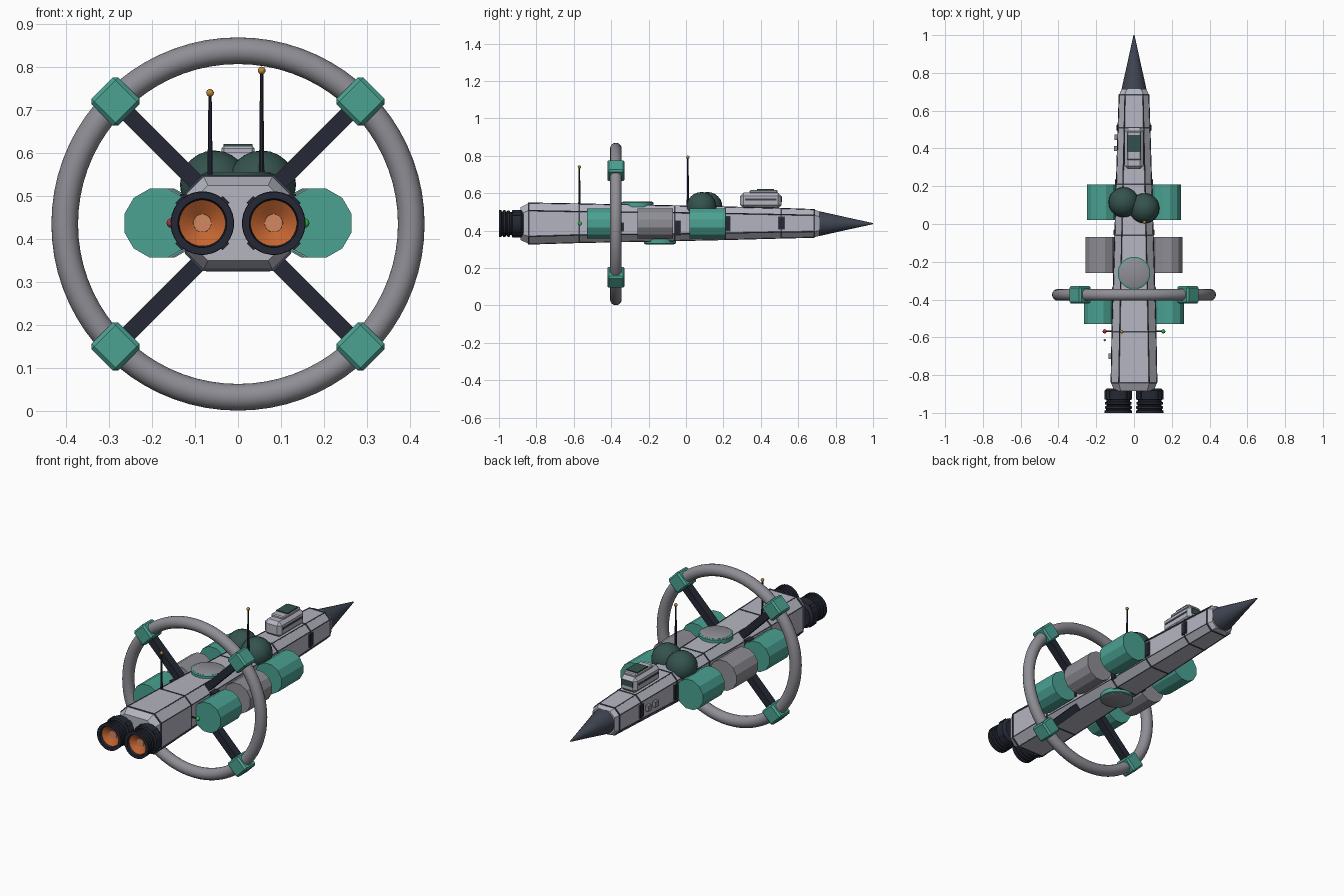
import bpy, bmesh, math
from mathutils import Matrix, Vector

if "Cube" in bpy.data.objects:
    bpy.data.objects.remove(bpy.data.objects["Cube"])

ZC = 0.435   # height of the ship's axis


def mat(name, r, g, b):
    m = bpy.data.materials.new(name)
    m.diffuse_color = (r, g, b, 1)
    m.use_nodes = True
    m.node_tree.nodes["Principled BSDF"].inputs["Base Color"].default_value = m.diffuse_color
    return m


HULL = mat("hull_grey", .46, .46, .53)
GREY = mat("mid_grey", .27, .27, .30)
DARK = mat("dark", .018, .022, .035)
SLATE = mat("slate", .05, .06, .085)
TEAL = mat("teal", .07, .36, .29)
GLASS = mat("dark_green", .035, .085, .075)
ORANGE = mat("orange", .55, .13, .03)
GLOW = mat("pale_orange", .65, .25, .12)
GOLD = mat("gold", .5, .25, .04)
RED = mat("red", .6, .02, .03)
GREEN = mat("green", .02, .5, .08)


def finish(name, bm, m, smooth=False, bevel=0):
    bmesh.ops.recalc_face_normals(bm, faces=bm.faces)
    me = bpy.data.meshes.new(name)
    bm.to_mesh(me)
    bm.free()
    ob = bpy.data.objects.new(name, me)
    bpy.context.collection.objects.link(ob)
    me.materials.append(m)
    if bevel:
        b = ob.modifiers.new("bevel", "BEVEL")
        b.width, b.segments = bevel, 1
    if smooth:
        bpy.context.view_layer.objects.active = ob
        ob.select_set(True)
        bpy.ops.object.shade_smooth_by_angle(angle=math.radians(35))
        ob.select_set(False)
    return ob


def box(name, c, s, m, rot=0, bevel=0):
    bm = bmesh.new()
    bmesh.ops.create_cube(bm, size=1)
    bm.transform(Matrix.Translation(c) @ Matrix.Rotation(rot, 4, 'Y') @ Matrix.Diagonal((*s, 1)))
    return finish(name, bm, m, bevel=bevel)


def ball(name, c, r, m, seg=16):
    bm = bmesh.new()
    bmesh.ops.create_uvsphere(bm, u_segments=seg, v_segments=seg // 2, radius=r)
    bm.transform(Matrix.Translation(c))
    return finish(name, bm, m, True)


def loft(name, rings, m, smooth=False, cap=True, bevel=0):
    bm = bmesh.new()
    vs = [[bm.verts.new(p) for p in ring] for ring in rings]
    n = len(vs[0])
    for a, b in zip(vs, vs[1:]):
        for i in range(n):
            bm.faces.new((a[i], a[(i + 1) % n], b[(i + 1) % n], b[i]))
    if cap:
        bm.faces.new(vs[0])
        bm.faces.new(vs[-1])
    return finish(name, bm, m, smooth, bevel)


def lathe(name, profile, c, m, axis='Y', seg=32, smooth=True, cap=True):
    """Turn (radius, distance) points about an axis through c."""
    rings = []
    for r, d in profile:
        ring = []
        for i in range(seg):
            a = 2 * math.pi * (i + .5) / seg
            u, v = r * math.cos(a), r * math.sin(a)
            ring.append(Vector(c) + Vector((u, d, v) if axis == 'Y' else (u, v, d)))
        rings.append(ring)
    return loft(name, rings, m, smooth, cap)


def octagon(y, w, zt, zb, ch, grow=0):
    w, zt, zb = w + grow, zt + grow, zb - grow
    return [(w - ch, y, zt), (w, y, zt - ch), (w, y, zb + ch), (w - ch, y, zb),
            (ch - w, y, zb), (-w, y, zb + ch), (-w, y, zt - ch), (ch - w, y, zt)]


# main hull: chamfered box section, tapering to the nose
SECTIONS = [(-.885, .105, .525, .350, .035), (-.84, .121, .547, .328, .040),
            (-.57, .116, .542, .336, .040), (-.06, .101, .532, .346, .036),
            (.21, .093, .526, .352, .034), (.51, .084, .518, .360, .032),
            (.685, .078, .512, .364, .030), (.715, .066, .502, .372, .028)]
loft("main_hull", [octagon(*s) for s in SECTIONS], HULL)

# seam bands and long edge trims
for s in SECTIONS[1:7]:
    y = s[0]
    loft("hull_seam", [octagon(y + d, *s[1:], grow=.002) for d in (-.004, .004)], SLATE)
for k in range(8):
    rings = []
    for s in SECTIONS[1:7]:
        x, y, z = octagon(*s)[k]
        rings.append([(x + dx, y, z + dz) for dx, dz in
                      ((.003, 0), (0, .003), (-.003, 0), (0, -.003))])
    loft("hull_edge_trim", rings, SLATE)

# nose cone
lathe("nose_cone", [(.067, .705), (.066, .72), (.034, .86), (.003, 1.0)], (0, 0, ZC + .002), SLATE, seg=16)

# cabin on top of the hull
box("cabin", (0, .40, .560), (.102, .22, .085), HULL, bevel=.018)
box("cabin_roof", (0, .415, .607), (.076, .15, .018), HULL, bevel=.005)
box("cabin_roof_window", (0, .425, .617), (.068, .09, .008), GLASS)
box("cabin_front_window", (0, .509, .568), (.07, .006, .03), GLASS)
for sx in (-1, 1):
    box("cabin_side_trim", (sx * .051, .40, .565), (.004, .17, .010), SLATE)

# twin sensor domes
ball("left_dome", (-.055, .115, .526), .080, GLASS, 24)
ball("right_dome", (.055, .083, .526), .080, GLASS, 24)

# round hatches above and below
for nm, y, z, d in (("top_hatch", -.26, .537, 1), ("belly_hatch", -.14, .344, -1)):
    lathe(nm + "_rim", [(.086, -.01 * d), (.086, .013 * d), (.080, .016 * d)], (0, y, z), TEAL, 'Z')
    lathe(nm, [(.078, 0), (.078, .017 * d), (.074, .019 * d)], (0, y, z), GREY, 'Z')

for sx in (-1, 1):
    # side cargo pods, twelve-sided
    for nm, x, y0, y1, m in (("front_pod", .169, .02, .21, TEAL),
                             ("middle_pod", .176, -.26, -.07, GREY),
                             ("rear_pod", .184, -.53, -.345, TEAL)):
        lathe(nm, [(.083, y0), (.083, y1)], (sx * x, 0, ZC + .002), m, seg=12, smooth=False)

    # engines: collar, ribbed bell and recessed burner
    c = (sx * .083, 0, ZC + .002)
    lathe("engine_bell", [(.060, -.87), (.074, -.882), (.074, -.928), (.062, -.932), (.062, -.94),
                          (.071, -.943), (.071, -.954), (.064, -.957), (.064, -.963),
                          (.072, -.966), (.072, -.977), (.065, -.980), (.065, -.985),
                          (.073, -.988), (.073, -1.0), (.057, -1.0), (.052, -.96)], c, DARK)
    lathe("engine_burner", [(.054, -.985), (.021, -.962)], c, ORANGE, cap=False)
    lathe("engine_core", [(.022, -.95), (.021, -.966)], c, GLOW)
    for k in range(4):
        a = math.pi / 4 + k * math.pi / 2
        box("engine_lug", (c[0] + .069 * math.cos(a), -.905, c[2] + .069 * math.sin(a)),
            (.018, .04, .022), DARK, rot=-a)

    # side windows and fittings
    for y, w, h, x, z in ((.51, .028, .062, .085, .440), (.22, .03, .075, .094, .437),
                          (-.045, .026, .07, .101, .415), (-.345, .02, .04, .110, .420)):
        box("side_window_frame", (sx * x, y, z), (.008, w + .008, h + .008), SLATE)
        box("side_window", (sx * x, y, z), (.014, w, h), DARK)
    box("hull_clamp", (sx * .118, -.375, .490), (.034, .05, .030), DARK)

    # navigation lights
    ball("navigation_light", (sx * .155, -.568, ZC + .002), .011, GREEN if sx > 0 else RED)
    box("navigation_light_arm", (sx * .132, -.568, ZC + .002), (.04, .006, .006), DARK)

# small fittings on the left side only
for x, y in ((-.094, .46), (-.096, .40), (-.125, -.70)):
    box("left_fitting", (x, y, .44), (.018, .028, .03), GREY)
ball("left_thruster", (-.155, -.615, ZC), .006, GREY)

# habitat ring with spokes and corner modules
bm = bmesh.new()
N, M = 72, 16
R, r = .403, .031
grid = [[bm.verts.new(((R + r * math.cos(b)) * math.cos(a), -.375 + r * math.sin(b),
                       ZC + (R + r * math.cos(b)) * math.sin(a)))
         for b in (2 * math.pi * j / M for j in range(M))]
        for a in (2 * math.pi * i / N for i in range(N))]
for i in range(N):
    for j in range(M):
        i2, j2 = (i + 1) % N, (j + 1) % M
        bm.faces.new((grid[i][j], grid[i2][j], grid[i2][j2], grid[i][j2]))
finish("habitat_ring", bm, GREY, True)
for k in range(4):
    a = math.pi / 4 + k * math.pi / 2
    u, v = math.cos(a), math.sin(a)
    box("ring_spoke", (.245 * u, -.375, ZC + .245 * v), (.31, .044, .038), DARK, rot=-a)
    box("ring_module", (.403 * u, -.375, ZC + .403 * v), (.088, .092, .088), TEAL, rot=-a, bevel=.009)

# antennas
for x, y, top in ((-.065, -.57, .74), (.055, .01, .792)):
    lathe("antenna_mast", [(.007, .52), (.004, top)], (x, y, 0), DARK, 'Z', 8)
    ball("antenna_tip", (x, y, top), .009, GOLD)
